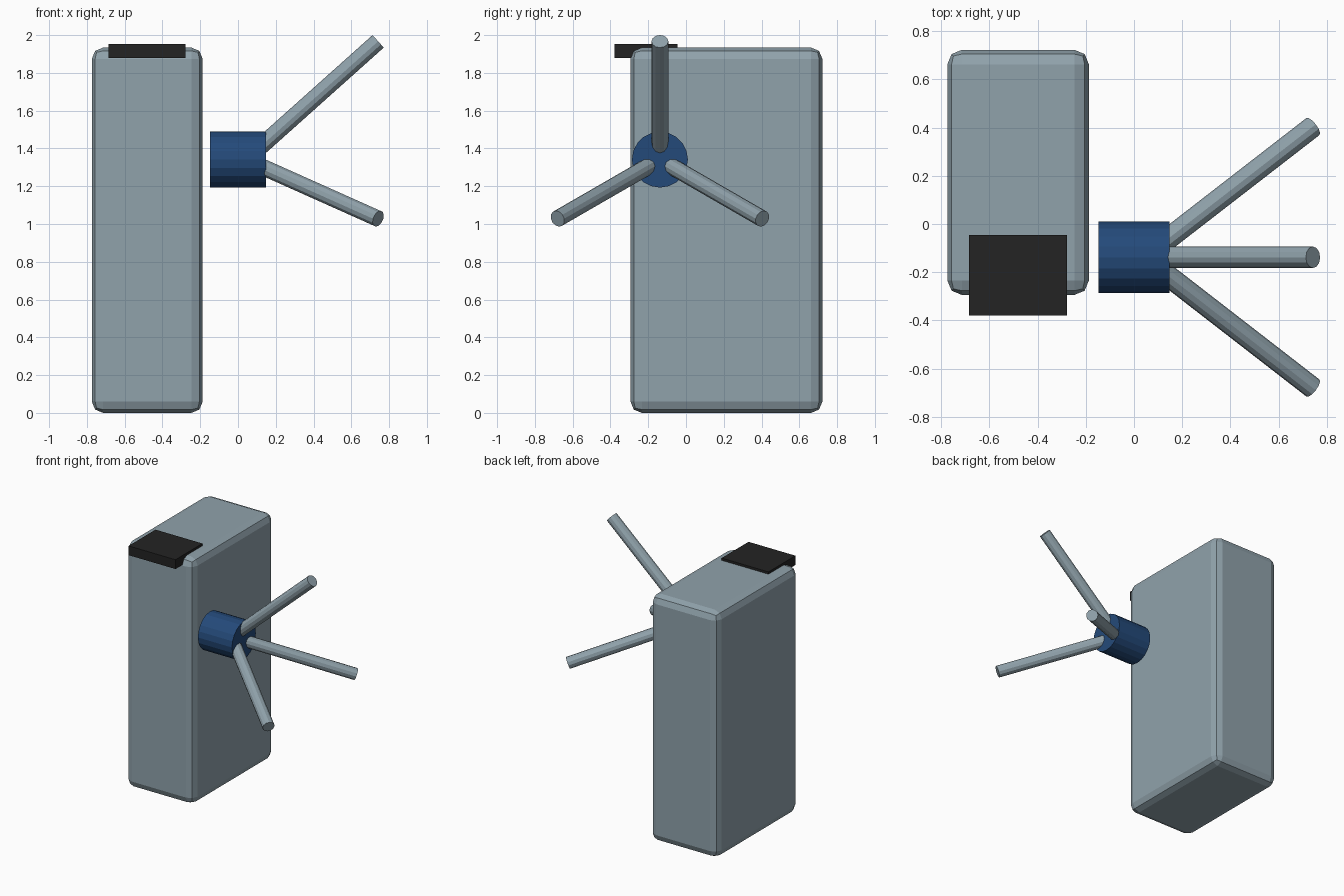
import bpy, bmesh, math
from mathutils import Vector

if "Cube" in bpy.data.objects:
    bpy.data.objects.remove(bpy.data.objects["Cube"])


def material(name, rgb):
    m = bpy.data.materials.new(name)
    lin = [(c / 255 / 12.92) if c <= 10 else ((c / 255 + 0.055) / 1.055) ** 2.4 for c in rgb]
    m.diffuse_color = (*lin, 1)
    m.use_nodes = True
    m.node_tree.nodes["Principled BSDF"].inputs["Base Color"].default_value = m.diffuse_color
    return m


STEEL = material("steel grey", (144, 162, 171))
BLUE = material("dark blue", (36, 74, 122))
BLACK = material("black", (35, 35, 35))


def add_object(name, bm, mat):
    mesh = bpy.data.meshes.new(name)
    bm.to_mesh(mesh)
    bm.free()
    mesh.materials.append(mat)
    ob = bpy.data.objects.new(name, mesh)
    bpy.context.collection.objects.link(ob)
    return ob


def box(name, lo, hi, mat):
    lo, hi = Vector(lo), Vector(hi)
    bm = bmesh.new()
    bmesh.ops.create_cube(bm, size=1)
    bmesh.ops.scale(bm, vec=hi - lo, verts=bm.verts)
    bmesh.ops.translate(bm, vec=(lo + hi) / 2, verts=bm.verts)
    return add_object(name, bm, mat)


def rod(name, a, b, radius, sides, mat):
    a, b = Vector(a), Vector(b)
    bm = bmesh.new()
    bmesh.ops.create_cone(bm, cap_ends=True, segments=sides, radius1=radius,
                          radius2=radius, depth=(b - a).length)
    ob = add_object(name, bm, mat)
    ob.location = (a + b) / 2
    ob.rotation_mode = 'QUATERNION'
    ob.rotation_quaternion = (b - a).to_track_quat('Z', 'Y')
    return ob


# Cabinet with rounded edges
cabinet = box("cabinet", (-0.774, -0.294, 0), (-0.187, 0.722, 1.934), STEEL)
bevel = cabinet.modifiers.new("rounded edges", 'BEVEL')
bevel.width = 0.06
bevel.segments = 2

# Card reader set into the front of the top
box("card_reader", (-0.685, -0.379, 1.879), (-0.278, -0.045, 1.952), BLACK)

# Rotating hub
HUB_Y, HUB_Z = -0.138, 1.341
rod("hub", (-0.148, HUB_Y, HUB_Z), (0.148, HUB_Y, HUB_Z), 0.148, 20, BLUE)

# Three barrier arms, fanned around the hub axis
for i in range(3):
    a = math.radians(120 * i)
    radial = Vector((0, math.sin(a), math.cos(a)))
    start = Vector((0.09, HUB_Y, HUB_Z)) + radial * 0.043
    end = Vector((0.742, HUB_Y, HUB_Z)) + radial * 0.626
    rod(f"arm_{i + 1}", start, end, 0.0445, 12, STEEL)
